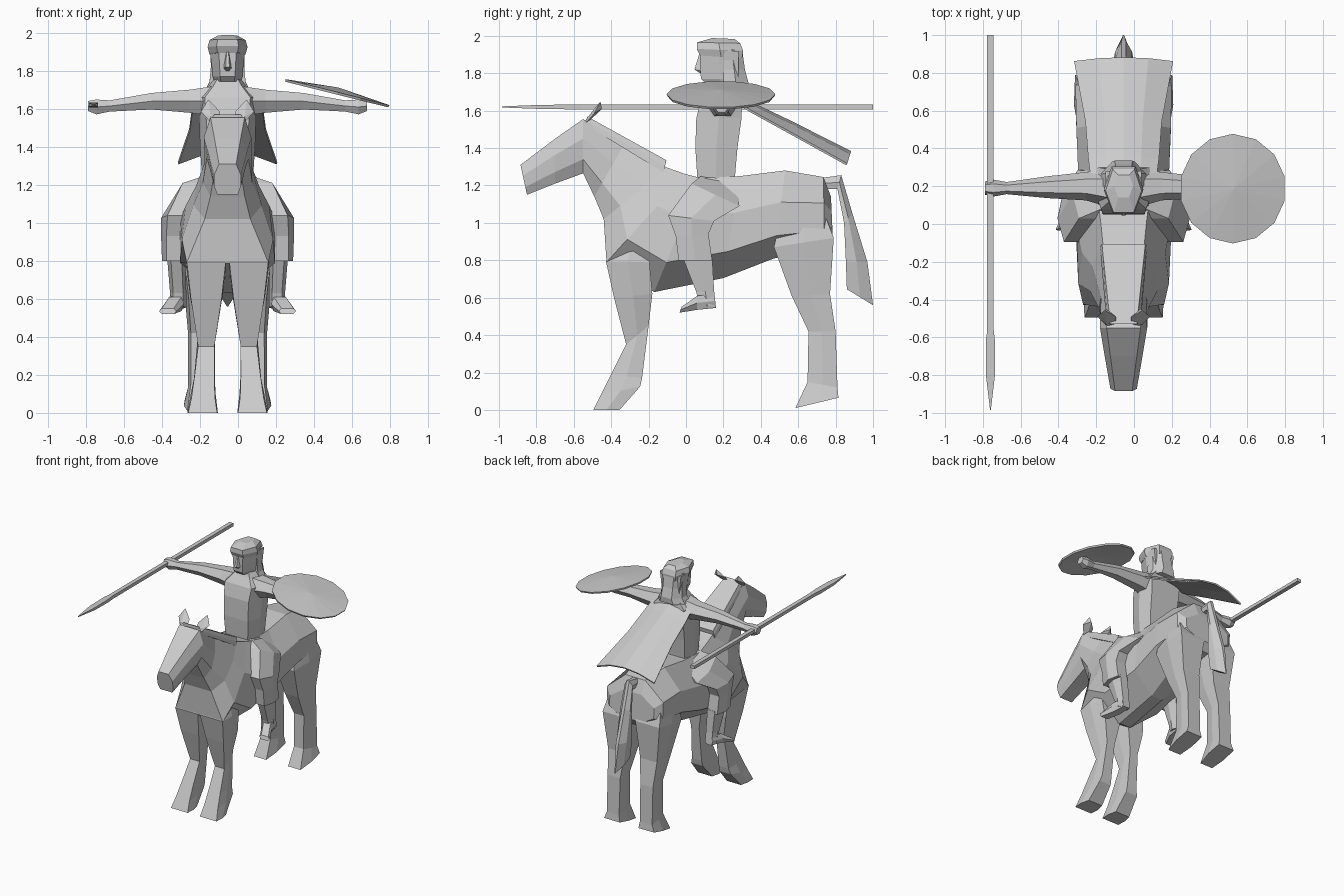
import bpy, bmesh, math
from mathutils import Vector, Matrix

CX = -0.055  # symmetry plane of horse and rider

stone = bpy.data.materials.new("light_grey")
stone.diffuse_color = (0.6, 0.6, 0.6, 1)


def finish(name, bm):
    bmesh.ops.recalc_face_normals(bm, faces=bm.faces)
    me = bpy.data.meshes.new(name)
    bm.to_mesh(me)
    bm.free()
    me.materials.append(stone)
    ob = bpy.data.objects.new(name, me)
    bpy.context.collection.objects.link(ob)
    return ob


def loft(name, rings):
    """Skin closed rings of equal length and cap both ends."""
    bm = bmesh.new()
    loops = [[bm.verts.new(p) for p in r] for r in rings]
    n = len(rings[0])
    for a, b in zip(loops, loops[1:]):
        for i in range(n):
            bm.faces.new((a[i], a[(i + 1) % n], b[(i + 1) % n], b[i]))
    bm.faces.new(loops[0])
    bm.faces.new(loops[-1])
    return finish(name, bm)


def ring(a, b, widths, off=0.0, side=1):
    """Cross-section between side-view points a and b, half widths spread from a to b."""
    steps = {3: (0, .5, 1), 4: (0, .36, .74, 1)}[len(widths)]
    pts = [(w, a[0] + (b[0] - a[0]) * t, a[1] + (b[1] - a[1]) * t)
           for w, t in zip(widths, steps)]
    full = pts + [(-w, y, z) for w, y, z in reversed(pts)]
    return [(CX + side * (off + w), y, z) for w, y, z in full]


def limb(name, stations, side, front=.7, back=.7):
    """Stations: front point, back point, offset from the symmetry plane, half width."""
    loft(name, [ring(a, b, (w * front, w, w * back), off, side) for a, b, off, w in stations])


# Horse head, neck and trunk as one skin
loft("horse_body", [ring(a, b, w) for a, b, w in [
    ((-.885, 1.31), (-.85, 1.15), (.045, .07, .07, .055)),
    ((-.70, 1.45), (-.70, 1.21), (.07, .10, .09, .06)),
    ((-.55, 1.555), (-.55, 1.265), (.09, .125, .11, .07)),
    ((-.33, 1.42), (-.49, 1.14), (.08, .12, .13, .09)),
    ((-.10, 1.295), (-.44, 1.02), (.11, .165, .18, .12)),
    ((0.0, 1.26), (-.425, .79), (.12, .22, .24, .215)),
    ((.08, 1.24), (-.17, .63), (.13, .25, .25, .05)),
    ((.29, 1.25), (.20, .705), (.13, .24, .235, .05)),
    ((.53, 1.28), (.47, .81), (.12, .25, .25, .08)),
    ((.735, 1.245), (.74, .86), (.09, .255, .25, .10)),
    ((.775, 1.14), (.785, .92), (.08, .20, .20, .10)),
]])

# Broad crest on the neck, ending in a step
loft("mane", [ring(a, b, w) for a, b, w in [
    ((-.53, 1.57), (-.53, 1.52), (.07, .085, .09)),
    ((-.105, 1.335), (-.12, 1.27), (.115, .12, .125)),
]])

# Tail
loft("tail", [ring(a, b, w) for a, b, w in [
    ((.72, 1.24), (.73, 1.18), (.02, .03, .02)),
    ((.83, 1.255), (.81, 1.18), (.012, .035, .03)),
    ((.89, 1.05), (.845, 1.0), (.012, .045, .045)),
    ((.97, .79), (.855, .79), (.012, .045, .055)),
    ((1.0, .56), (.86, .645), (.003, .03, .04)),
]])

for side, tag in ((1, "left"), (-1, "right")):
    # Horse ears
    loft("ear_" + tag, [
        [(CX + side * (x + r * math.cos(t)), y + r * .8 * math.sin(t), z + r * .5 * math.sin(t))
         for t in (0, 1.57, 3.14, 4.71)]
        for x, r, y, z in ((.07, .03, -.53, 1.54), (.09, .05, -.49, 1.585),
                           (.10, .004, -.46, 1.645))])

    # Horse legs
    limb("front_leg_" + tag, [
        ((-.36, .95), (-.20, .93), .10, .07),
        ((-.428, .795), (-.195, .79), .112, .108),
        ((-.385, .60), (-.18, .62), .112, .085),
        ((-.32, .35), (-.20, .45), .112, .045),
        ((-.40, .19), (-.235, .17), .122, .055),
        ((-.455, .08), (-.245, .125), .128, .065),
        ((-.495, .0), (-.355, .0), .131, .08),
    ], side, .95, .8)
    limb("hind_leg_" + tag, [
        ((.52, 1.10), (.72, 1.10), .14, .09),
        ((.47, .87), (.79, .92), .148, .115),
        ((.565, .61), (.77, .62), .145, .08),
        ((.655, .42), (.80, .42), .148, .06),
        ((.65, .15), (.81, .12), .15, .058),
        ((.585, .01), (.815, .065), .155, .075),
    ], side, .75, .95)

    # Rider legs
    limb("rider_thigh_" + tag, [
        ((.08, 1.25), (.28, 1.20), .08, .06),
        ((.03, 1.21), (.285, 1.09), .185, .085),
        ((-.095, 1.04), (.15, 1.01), .265, .085),
        ((-.055, .93), (.12, .94), .28, .07),
        ((-.04, .80), (.14, .80), .285, .06),
    ], side, .6)
    limb("rider_shin_" + tag, [
        ((-.02, .82), (.14, .82), .27, .048),
        ((.055, .63), (.15, .64), .26, .043),
        ((.07, .56), (.16, .55), .26, .043),
    ], side, .6)
    limb("rider_foot_" + tag, [
        ((.15, .62), (.16, .545), .262, .035),
        ((.06, .61), (.06, .535), .275, .045),
        ((-.025, .55), (-.035, .52), .315, .045),
    ], side)

    # Rider arms with hands
    loft("rider_arm_" + tag, [
        [(CX + side * x, y + ry * math.cos(math.radians(t)), z + rz * math.sin(math.radians(t)))
         for t in range(0, 360, 60)]
        for x, y, z, ry, rz in ((.08, .19, 1.64, .10, .09), (.20, .20, 1.64, .075, .07),
                                (.40, .195, 1.64, .058, .05), (.62, .19, 1.615, .032, .034),
                                (.69, .19, 1.61, .045, .045), (.735, .19, 1.615, .035, .03))])

# Rider torso
loft("rider_torso", [ring((a, z), (b, z), (w * .75, w, w * .85)) for z, a, b, w in [
    (1.14, .07, .27, .13), (1.25, .06, .262, .135), (1.40, .05, .275, .145),
    (1.56, .055, .297, .15), (1.66, .08, .30, .16), (1.72, .12, .29, .10),
    (1.76, .14, .28, .07),
]])

# Rider head, nose and helmet
loft("rider_head", [ring((a, z), (.28, z), (w * .5, w, w)) for z, a, w in [
    (1.745, .105, .07), (1.77, .08, .078), (1.84, .075, .085), (1.92, .075, .095),
]])
loft("rider_nose", [ring(a, b, (w * .5, w, w)) for a, b, w in [
    ((.07, 1.90), (.10, 1.90), .01),
    ((.045, 1.82), (.10, 1.81), .02),
    ((.075, 1.80), (.10, 1.80), .014),
]])
loft("helmet", [ring(a, b, (w * .55, w, w * .6)) for a, b, w in [
    ((.075, 1.895), (.30, 1.88), .095),
    ((.058, 1.93), (.305, 1.92), .105),
    ((.06, 1.965), (.29, 1.96), .095),
    ((.14, 1.988), (.26, 1.983), .05),
]])
loft("neck_guard", [ring(a, b, (w, w, w * .5)) for a, b, w in [
    ((.19, 1.93), (.30, 1.93), .09),
    ((.20, 1.82), (.315, 1.82), .088),
    ((.20, 1.74), (.335, 1.745), .095),
    ((.20, 1.69), (.33, 1.70), .12),
]])

# Cape: curved sheet falling behind the shoulders
bm = bmesh.new()
rows = [[bm.verts.new((CX + w * u, y - .02 * u * u, z - d * u * u))
         for u in (-1, -.5, 0, .5, 1)]
        for y, z, w, d in ((.25, 1.70, .17, .03), (.36, 1.635, .185, .035),
                           (.56, 1.54, .20, .05), (.88, 1.378, .26, .065))]
for r, s in zip(rows, rows[1:]):
    for i in range(4):
        bm.faces.new((r[i], r[i + 1], s[i + 1], s[i]))
cape = finish("cape", bm)
thick = cape.modifiers.new("thickness", 'SOLIDIFY')
thick.thickness = .012
thick.offset = 0

# Shield: shallow fourteen-sided dome, tilted outward
bm = bmesh.new()
N = 14


def disc_loop(r, z):
    return [bm.verts.new((r * math.cos((i + .5) * math.tau / N),
                          r * math.sin((i + .5) * math.tau / N), z)) for i in range(N)]


top, under = disc_loop(.29, .005), disc_loop(.285, -.008)
peak, hollow = bm.verts.new((0, 0, .03)), bm.verts.new((0, 0, .015))
for i in range(N):
    j = (i + 1) % N
    bm.faces.new((top[i], top[j], peak))
    bm.faces.new((under[j], under[i], hollow))
    bm.faces.new((top[j], top[i], under[i], under[j]))
shield = finish("shield", bm)
shield.matrix_world = Matrix.Translation((.522, .187, 1.683)) @ Matrix.Rotation(math.radians(14), 4, 'Y')

# Spear: square shaft running into a flat leaf-shaped point
loft("spear", [[(-.76 + w, y, 1.62 + h), (-.76 - w, y, 1.62 + h),
                (-.76 - w, y, 1.62 - h), (-.76 + w, y, 1.62 - h)]
               for y, w, h in ((1.0, .017, .013), (-.56, .017, .013), (-.62, .024, .013),
                               (-.80, .024, .010), (-.985, .002, .003))])
